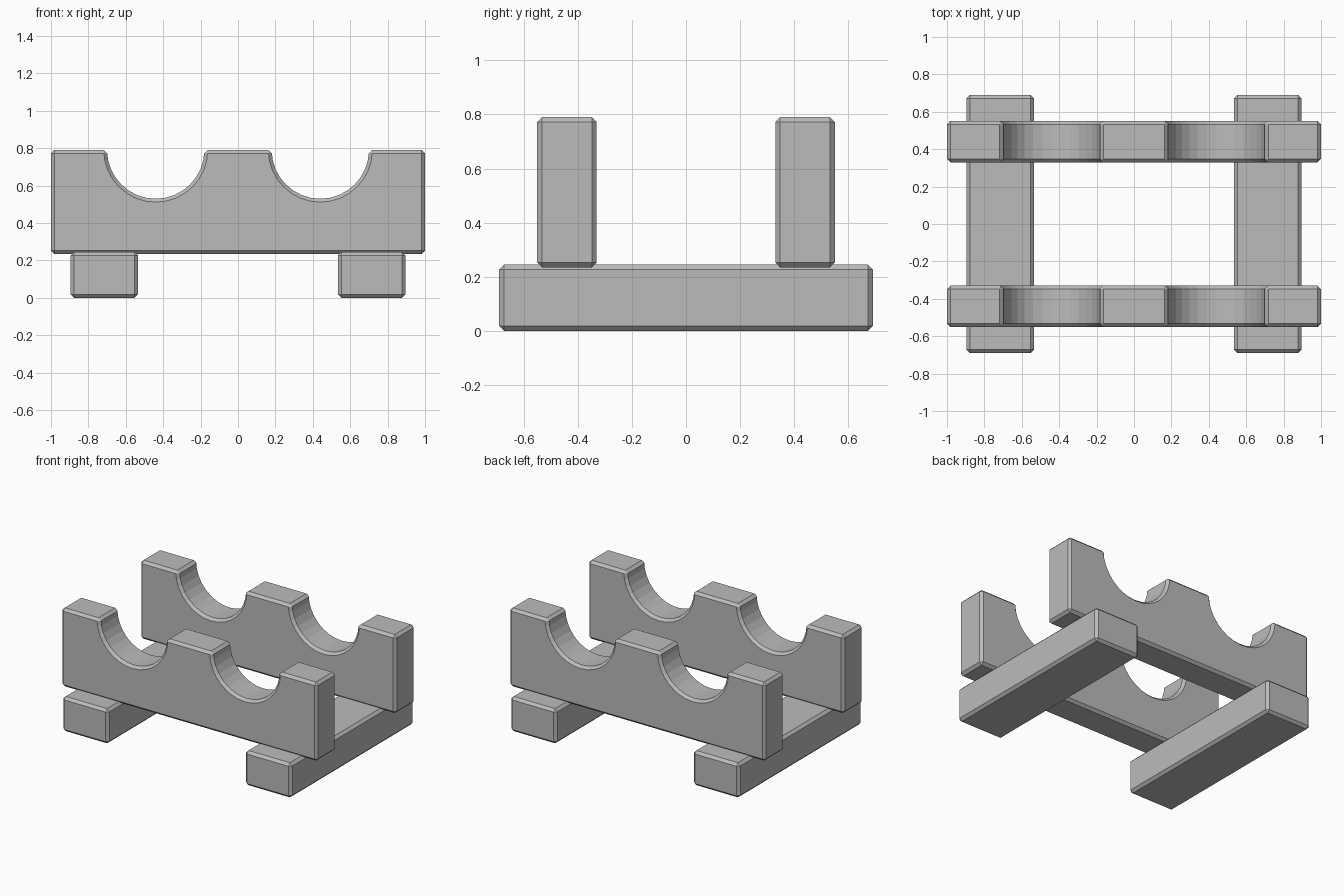
import bpy
import bmesh
from math import cos, sin, pi

cube = bpy.data.objects.get("Cube")
if cube:
    bpy.data.objects.remove(cube, do_unlink=True)

grey = bpy.data.materials.new("plain grey")
grey.use_nodes = True
grey.diffuse_color = (0.5, 0.5, 0.5, 1)
grey.node_tree.nodes["Principled BSDF"].inputs["Base Color"].default_value = (0.5, 0.5, 0.5, 1)

BEVEL = 0.018


def extrude_profile(name, points, y0, y1):
    """Extrude an x-z outline from y0 to y1 and chamfer its sharp edges."""
    bm = bmesh.new()
    face = bm.faces.new([bm.verts.new((x, y0, z)) for x, z in points])
    result = bmesh.ops.extrude_face_region(bm, geom=[face])
    moved = [v for v in result["geom"] if isinstance(v, bmesh.types.BMVert)]
    bmesh.ops.translate(bm, verts=moved, vec=(0, y1 - y0, 0))
    bmesh.ops.recalc_face_normals(bm, faces=bm.faces)
    mesh = bpy.data.meshes.new(name)
    bm.to_mesh(mesh)
    bm.free()
    mesh.materials.append(grey)
    obj = bpy.data.objects.new(name, mesh)
    bpy.context.collection.objects.link(obj)
    bevel = obj.modifiers.new("chamfer", "BEVEL")
    bevel.width = BEVEL
    bevel.segments = 1
    bevel.limit_method = "ANGLE"
    bevel.angle_limit = pi / 6
    return obj


def notch(cx, cz, radius, steps=16):
    """Half-round cut-out, traced from its +x rim to its -x rim."""
    return [(cx + radius * cos(pi * i / steps), cz - radius * sin(pi * i / steps))
            for i in range(steps + 1)]


# Upright cradle boards with two half-round notches
bottom, top = 0.235, 0.79
outline = [(-1, bottom), (1, bottom), (1, top)]
for cx in (0.44, -0.44):
    outline += notch(cx, top, 0.26)
outline.append((-1, top))
for name, y in (("front_cradle_board", -0.44), ("back_cradle_board", 0.44)):
    extrude_profile(name, outline, y - 0.11, y + 0.11)

# Foot bars running front to back
for name, x in (("right_foot_bar", -0.715), ("left_foot_bar", 0.715)):
    a, b = x - 0.18, x + 0.18
    extrude_profile(name, [(a, 0), (b, 0), (b, 0.245), (a, 0.245)], -0.69, 0.69)
